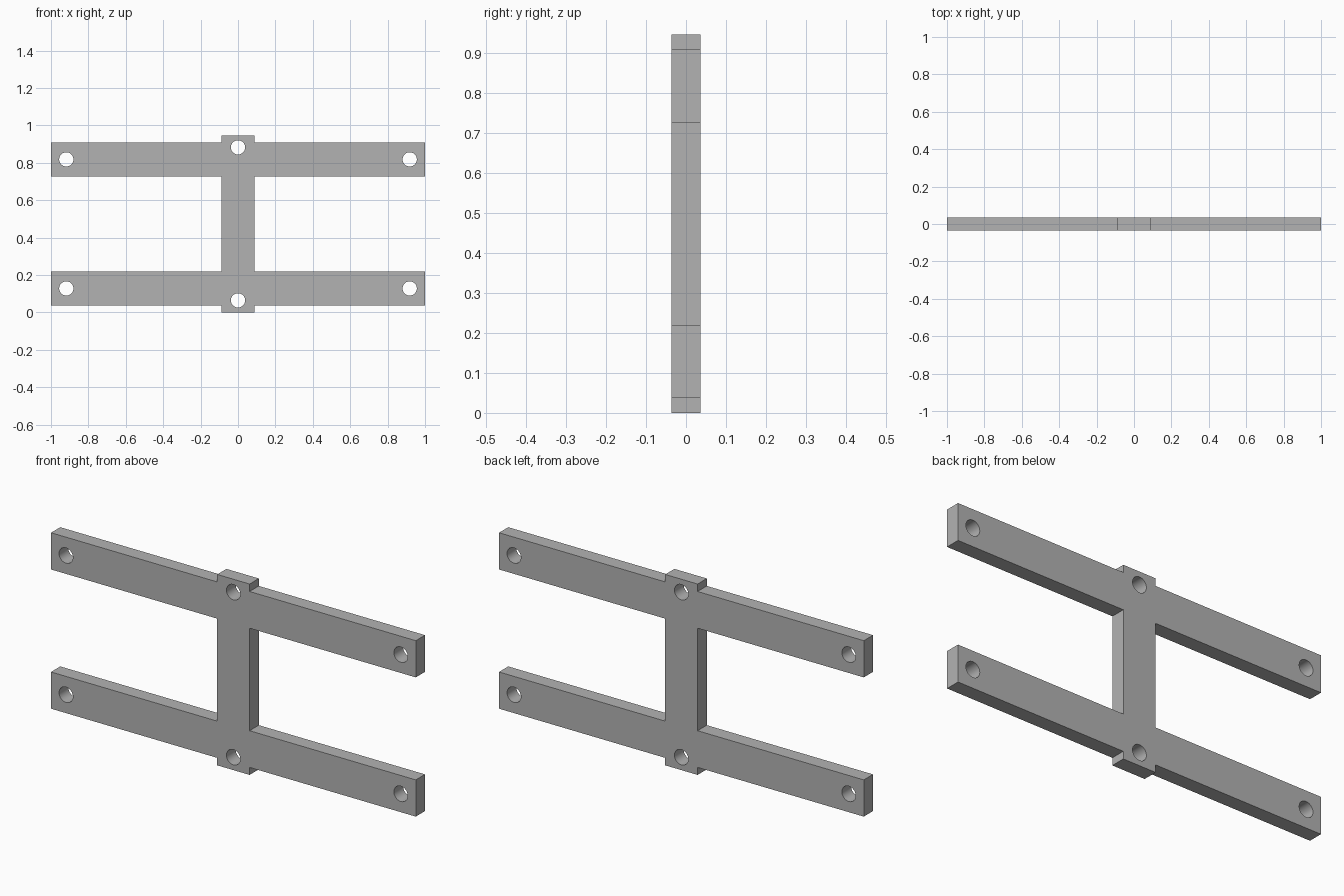
import bpy
import bmesh
from math import radians
from mathutils import Matrix

cube = bpy.data.objects.get("Cube")
if cube:
    bpy.data.objects.remove(cube, do_unlink=True)

HEIGHT = 0.946
MID = HEIGHT / 2
DEPTH = 0.072
POST = 0.089              # half width of the post
BAR_IN, BAR_OUT = 0.254, 0.436   # bar edges, measured from mid height
HOLE_R = 0.038

grey = bpy.data.materials.new("plain grey")
grey.use_nodes = True
colour = (0.45, 0.45, 0.45, 1)
grey.diffuse_color = colour
grey.node_tree.nodes["Principled BSDF"].inputs["Base Color"].default_value = colour


def make_object(name, bm):
    bmesh.ops.recalc_face_normals(bm, faces=bm.faces)
    mesh = bpy.data.meshes.new(name)
    bm.to_mesh(mesh)
    bm.free()
    mesh.materials.append(grey)
    obj = bpy.data.objects.new(name, mesh)
    bpy.context.collection.objects.link(obj)
    return obj


# Frame: one quarter of the outline, mirrored around, then extruded
quarter = [(POST, BAR_IN), (1, BAR_IN), (1, BAR_OUT), (POST, BAR_OUT), (POST, MID)]
right_half = [(x, -z) for x, z in reversed(quarter)] + quarter
outline = right_half + [(-x, z) for x, z in reversed(right_half)]

bm = bmesh.new()
face = bm.faces.new([bm.verts.new((x, -DEPTH / 2, MID + z)) for x, z in outline])
solid = bmesh.ops.extrude_face_region(bm, geom=[face])
moved = [v for v in solid["geom"] if isinstance(v, bmesh.types.BMVert)]
bmesh.ops.translate(bm, verts=moved, vec=(0, DEPTH, 0))
frame = make_object("double_bar_frame", bm)

# Bolt holes: at the bar ends and at both ends of the post
bm = bmesh.new()
turn = Matrix.Rotation(radians(90), 4, "X")
bar_z = (BAR_IN + BAR_OUT) / 2
for side in (-1, 1):
    for x, z in ((-0.918, bar_z), (0.918, bar_z), (0, 0.409)):
        bmesh.ops.create_cone(
            bm, cap_ends=True, segments=48, radius1=HOLE_R, radius2=HOLE_R,
            depth=DEPTH * 2,
            matrix=Matrix.Translation((x, 0, MID + side * z)) @ turn)
cutter = make_object("hole_cutter", bm)
cutter.hide_render = True

cut = frame.modifiers.new("holes", "BOOLEAN")
cut.operation = "DIFFERENCE"
cut.solver = "EXACT"
cut.object = cutter

bpy.ops.object.select_all(action="DESELECT")
frame.select_set(True)
bpy.context.view_layer.objects.active = frame
bpy.ops.object.modifier_apply(modifier=cut.name)
bpy.data.objects.remove(cutter, do_unlink=True)
bpy.ops.object.shade_smooth_by_angle(angle=radians(30))
